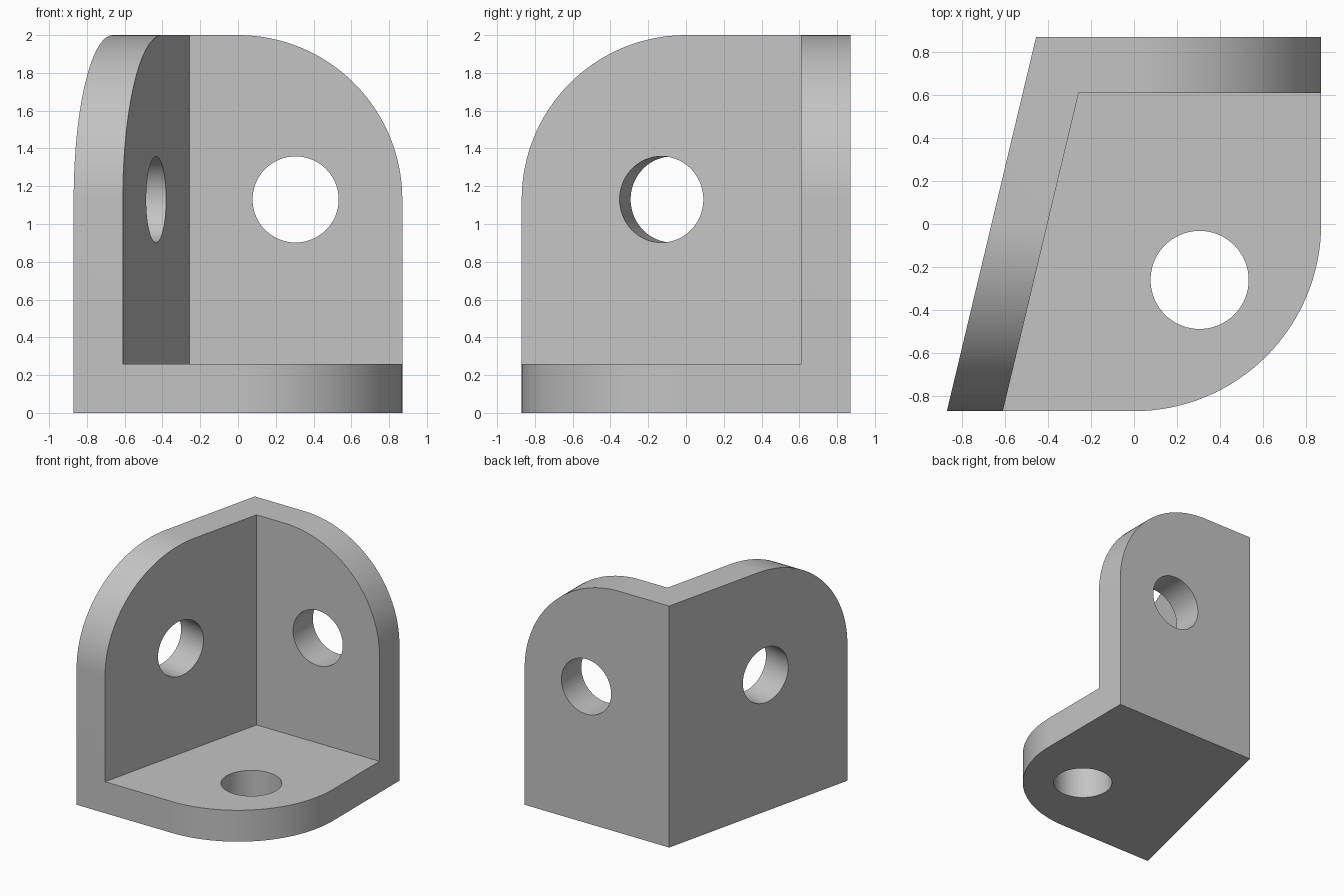
import bpy, bmesh, math
from mathutils import Vector

cube = bpy.data.objects.get("Cube")
if cube:
    bpy.data.objects.remove(cube, do_unlink=True)

H = 0.87            # half width, also the corner radius
T = 0.26            # wall thickness
TOP = 2.0
SLOPE = 0.2385      # sideways lean of the left wall per unit of depth
HOLE_R = 0.228
HOLE_Z = TOP - H


def lean_x(y, offset=0.0):
    return -H + offset + SLOPE * (y + H)


def arc(cx, cy, start, steps=32):
    return [(cx + H * math.cos(start + math.pi / 2 * i / steps),
             cy + H * math.sin(start + math.pi / 2 * i / steps)) for i in range(steps + 1)]


def prism(name, profile, place, depth):
    """Extrude a flat profile; place() turns each 2D point into 3D."""
    bm = bmesh.new()
    face = bm.faces.new([bm.verts.new(place(a, b)) for a, b in profile])
    moved = bmesh.ops.extrude_face_region(bm, geom=[face])["geom"]
    bmesh.ops.translate(bm, vec=depth, verts=[v for v in moved if isinstance(v, bmesh.types.BMVert)])
    bmesh.ops.recalc_face_normals(bm, faces=bm.faces)
    mesh = bpy.data.meshes.new(name)
    bm.to_mesh(mesh)
    bm.free()
    obj = bpy.data.objects.new(name, mesh)
    bpy.context.collection.objects.link(obj)
    return obj


def hole(name, centre, axis):
    bpy.ops.mesh.primitive_cylinder_add(vertices=96, radius=HOLE_R, depth=0.8, location=centre)
    obj = bpy.context.object
    obj.name = name
    obj.rotation_euler = Vector(axis).to_track_quat('Z', 'Y').to_euler()
    return obj


# Solid block with the rounded floor outline
outline = [(lean_x(H), H), (lean_x(-H), -H)] + arc(0, 0, -math.pi / 2) + [(H, H)]
bracket = prism("corner_bracket", outline, lambda x, y: (x, y, 0), (0, 0, TOP))

# Rounded wall silhouettes
back_shape = prism("back_wall_shape", [(H, -1), *arc(0, HOLE_Z, 0), (-2, TOP), (-2, -1)],
                   lambda x, z: (x, -2, z), (0, 4, 0))
side_shape = prism("left_wall_shape", [(2, -1), (2, TOP), *arc(0, HOLE_Z, math.pi / 2), (-H, -1)],
                   lambda y, z: (-2, y, z), (4, 0, 0))

# Open inside corner
back_y = H - T
cavity = prism("inside_corner", [(lean_x(-2, T), -2), (2, -2), (2, back_y), (lean_x(back_y, T), back_y)],
               lambda x, y: (x, y, T), (0, 0, 3))

# Bolt holes, each square to its own plate
side_y = -0.13
holes = [hole("floor_hole", (0.305, -0.26, T / 2), (0, 0, 1)),
         hole("back_hole", (0.305, H - T / 2, HOLE_Z), (0, 1, 0)),
         hole("left_hole", (lean_x(side_y, T), side_y, HOLE_Z), (1, -SLOPE, 0))]

steps = [(back_shape, 'INTERSECT'), (side_shape, 'INTERSECT'), (cavity, 'DIFFERENCE')]
steps += [(h, 'DIFFERENCE') for h in holes]
bpy.ops.object.select_all(action='DESELECT')
bpy.context.view_layer.objects.active = bracket
bracket.select_set(True)
for cutter, operation in steps:
    cutter.hide_render = True
    mod = bracket.modifiers.new(cutter.name, 'BOOLEAN')
    mod.operation = operation
    mod.solver = 'EXACT'
    mod.object = cutter
    bpy.ops.object.modifier_apply(modifier=mod.name)
    bpy.data.objects.remove(cutter, do_unlink=True)

# Plain grey finish
grey = bpy.data.materials.new("light_grey")
grey.use_nodes = True
colour = (0.55, 0.55, 0.55, 1)
grey.diffuse_color = colour
grey.node_tree.nodes["Principled BSDF"].inputs["Base Color"].default_value = colour
bracket.data.materials.clear()
bracket.data.materials.append(grey)
bpy.ops.object.shade_smooth_by_angle(angle=math.radians(30))
